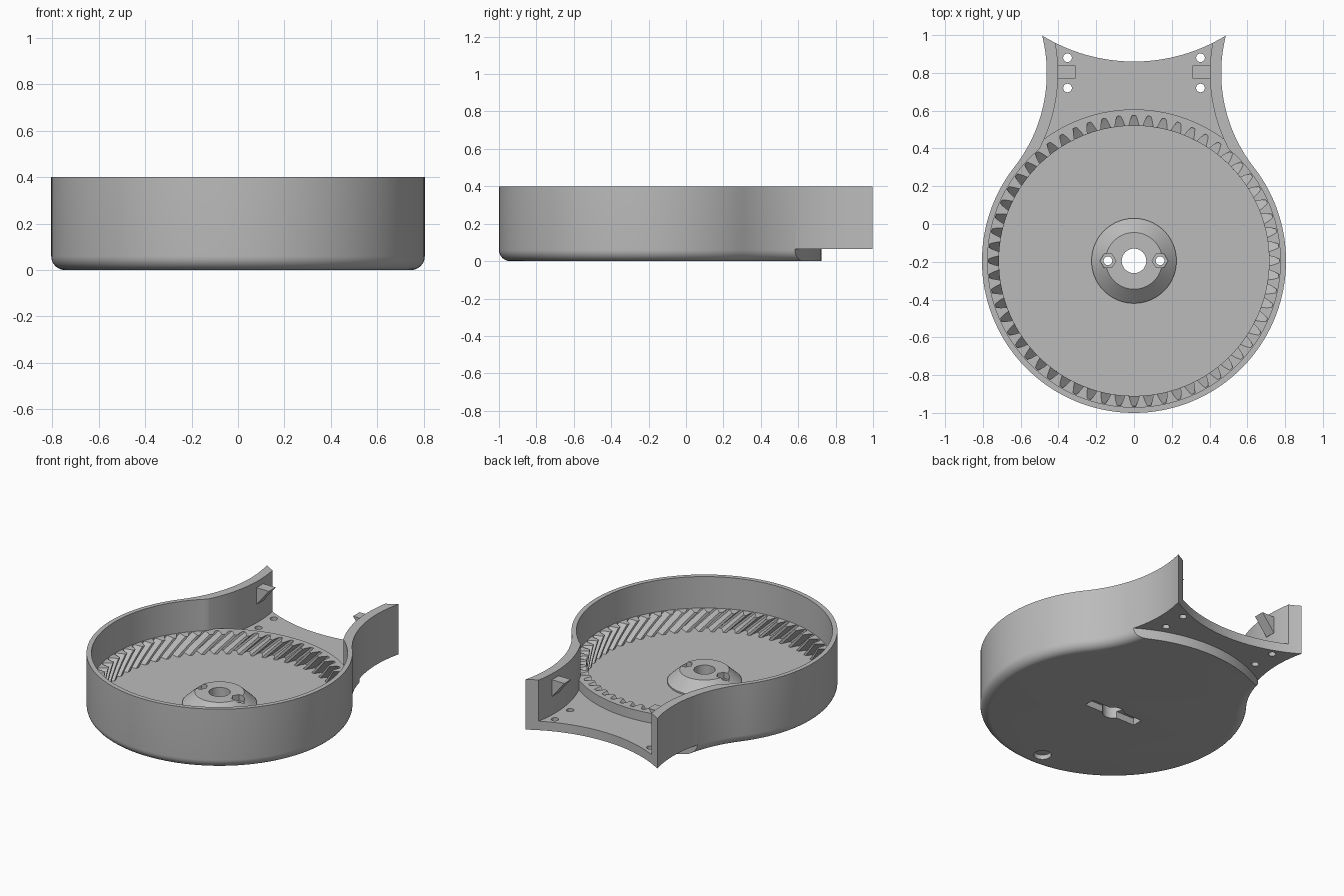
import bpy, bmesh
from math import sin, cos, pi, radians, atan2, hypot, sqrt

if "Cube" in bpy.data.objects:
    bpy.data.objects.remove(bpy.data.objects["Cube"])

CY = -0.195                  # centre of the round pan
RAD = 0.805                  # outer radius of the pan
AX, AY = 1.271, 0.8          # centre of the hollow flank curve
FLANK = hypot(AX, AY - CY) - RAD
LEAN = atan2(AY - CY, AX)    # direction from pan centre to flank centre
BACK_Y, BACK_R = 1.787, 0.927
FLOOR, ARM_FLOOR, RING_TOP, TOP = 0.06, 0.125, 0.19, 0.4

grey = bpy.data.materials.new("plain grey")
grey.use_nodes = True
grey.diffuse_color = (0.5, 0.5, 0.5, 1)
grey.node_tree.nodes["Principled BSDF"].inputs["Base Color"].default_value = (0.5, 0.5, 0.5, 1)


def arc(cx, cy, r, a, b, n):
    return [(cx + r * cos(a + (b - a) * i / n), cy + r * sin(a + (b - a) * i / n))
            for i in range(n + 1)]


def circle(r, n=96, cx=0, cy=CY):
    return arc(cx, cy, r, 0, 2 * pi, n)[:-1]


def mirror(points):
    return [(-x, y) for x, y in reversed(points)]


def loft(name, layers):
    """Closed solid through (outline, height) layers of equal point count."""
    bm = bmesh.new()
    rings = [[bm.verts.new((x, y, z)) for x, y in pts] for pts, z in layers]
    n = len(rings[0])
    for lo, hi in zip(rings, rings[1:]):
        for i in range(n):
            j = (i + 1) % n
            bm.faces.new((lo[i], lo[j], hi[j], hi[i]))
    bm.faces.new(rings[0][::-1])
    bm.faces.new(rings[-1])
    bmesh.ops.recalc_face_normals(bm, faces=bm.faces)
    mesh = bpy.data.meshes.new(name)
    bm.to_mesh(mesh)
    bm.free()
    mesh.materials.append(grey)
    ob = bpy.data.objects.new(name, mesh)
    bpy.context.collection.objects.link(ob)
    return ob


def prism(name, pts, z0, z1):
    return loft(name, [(pts, z0), (pts, z1)])


def combine(tool, operation):
    tool.hide_render = True
    mod = housing.modifiers.new("join", 'BOOLEAN')
    mod.operation, mod.solver, mod.object = operation, 'EXACT', tool
    bpy.ops.object.select_all(action='DESELECT')
    bpy.context.view_layer.objects.active = housing
    housing.select_set(True)
    bpy.ops.object.modifier_apply(modifier=mod.name)
    bpy.data.objects.remove(tool)


def cut(tool):
    combine(tool, 'DIFFERENCE')


def add(tool):
    combine(tool, 'UNION')


def outline(d):
    """Outer shape moved inwards by d: pan, hollow flanks, hollow back."""
    r = FLANK + d
    # corner where the flank meets the back curve
    dx, dy = -AX, BACK_Y - AY
    dist = hypot(dx, dy)
    along = (dist ** 2 + r ** 2 - BACK_R ** 2) / (2 * dist)
    off = sqrt(r ** 2 - along ** 2)
    px = AX + (along * dx - off * dy) / dist
    py = AY + (along * dy + off * dx) / dist
    corner = atan2(py - AY, px - AX) % (2 * pi)
    flank = arc(AX, AY, r, pi + LEAN, corner, 28)
    half = atan2(px, BACK_Y - py)
    back = arc(0, BACK_Y, BACK_R, -pi / 2 + half, -pi / 2 - half, 32)
    pan = arc(0, CY, RAD - d, pi - LEAN, 2 * pi + LEAN, 100)
    return flank + back[1:-1] + mirror(flank) + pan[1:-1]


# Housing with a rounded bottom edge
layers = []
for i in range(9):
    a = pi / 2 * i / 8
    layers.append((outline(0.06 * (1 - sin(a))), 0.06 * (1 - cos(a))))
housing = loft("gear_housing", layers + [(outline(0), TOP)])

# Underside step below the arms
step = arc(0, CY, 0.92, radians(45), radians(135), 48) + [(-1.2, 1.3), (1.2, 1.3)]
cut(prism("underside_step", step, -0.1, 0.065))

# Space between the arms, then the raised gear ring and the pan's upper space
inner = arc(AX, AY, FLANK + 0.06, pi + LEAN, radians(158), 32)
cut(prism("arm_space", inner + mirror(inner), ARM_FLOOR, 0.6))
add(prism("gear_ring", circle(0.802, 128), FLOOR, RING_TOP))
cut(prism("pan_space", circle(0.775, 128), RING_TOP, 0.6))

# Slanted internal teeth
TEETH = 60


def tooth_gaps(turn):
    pts = []
    pitch = 2 * pi / TEETH
    for k in range(TEETH):
        for f, r in ((-0.36, 0.715), (-0.25, 0.745), (-0.12, 0.77),
                     (0.12, 0.77), (0.25, 0.745), (0.36, 0.715)):
            a = pi / 2 + (k + f) * pitch + turn
            pts.append((r * cos(a), CY + r * sin(a)))
    return pts


heights = [FLOOR + 0.14 * i / 6 for i in range(7)]
cut(loft("tooth_space", [(tooth_gaps(1.35 * (RING_TOP - z)), z) for z in heights]))

# Central hub with bore, nut pockets, screw holes and underside slot
add(loft("hub", [(circle(0.225), 0.03), (circle(0.225), 0.07), (circle(0.15), 0.14)]))
cut(prism("bore", circle(0.065, 48), -0.1, 0.3))
slot = [(-0.19, CY - 0.035), (0.19, CY - 0.035), (0.19, CY + 0.035), (-0.19, CY + 0.035)]
cut(prism("slot", slot, -0.1, 0.045))
for side in (-1, 1):
    cut(prism("nut_pocket", circle(0.042, 6, side * 0.138), 0.1, 0.3))
    cut(prism("hub_screw_hole", circle(0.023, 24, side * 0.138), -0.1, 0.3))
    # Arm screw holes and wedge clips
    for y in (0.72, 0.88):
        cut(prism("arm_screw_hole", circle(0.023, 24, side * 0.352, y), 0, 0.3))
    clip = prism("clip", [(0.43, 0.36), (0.31, 0.36), (0.4, 0.25), (0.43, 0.25)], 0.77, 0.84)
    for v in clip.data.vertices:
        x, z, y = v.co
        v.co = (side * x, y, z)
    if side == 1:
        clip.data.flip_normals()
    add(clip)

# Round recess in the underside
cut(prism("recess", circle(0.053, 32, 0, CY - 0.667), -0.1, 0.03))

bpy.ops.object.select_all(action='DESELECT')
housing.select_set(True)
bpy.context.view_layer.objects.active = housing
bpy.ops.object.shade_smooth_by_angle(angle=radians(28))
